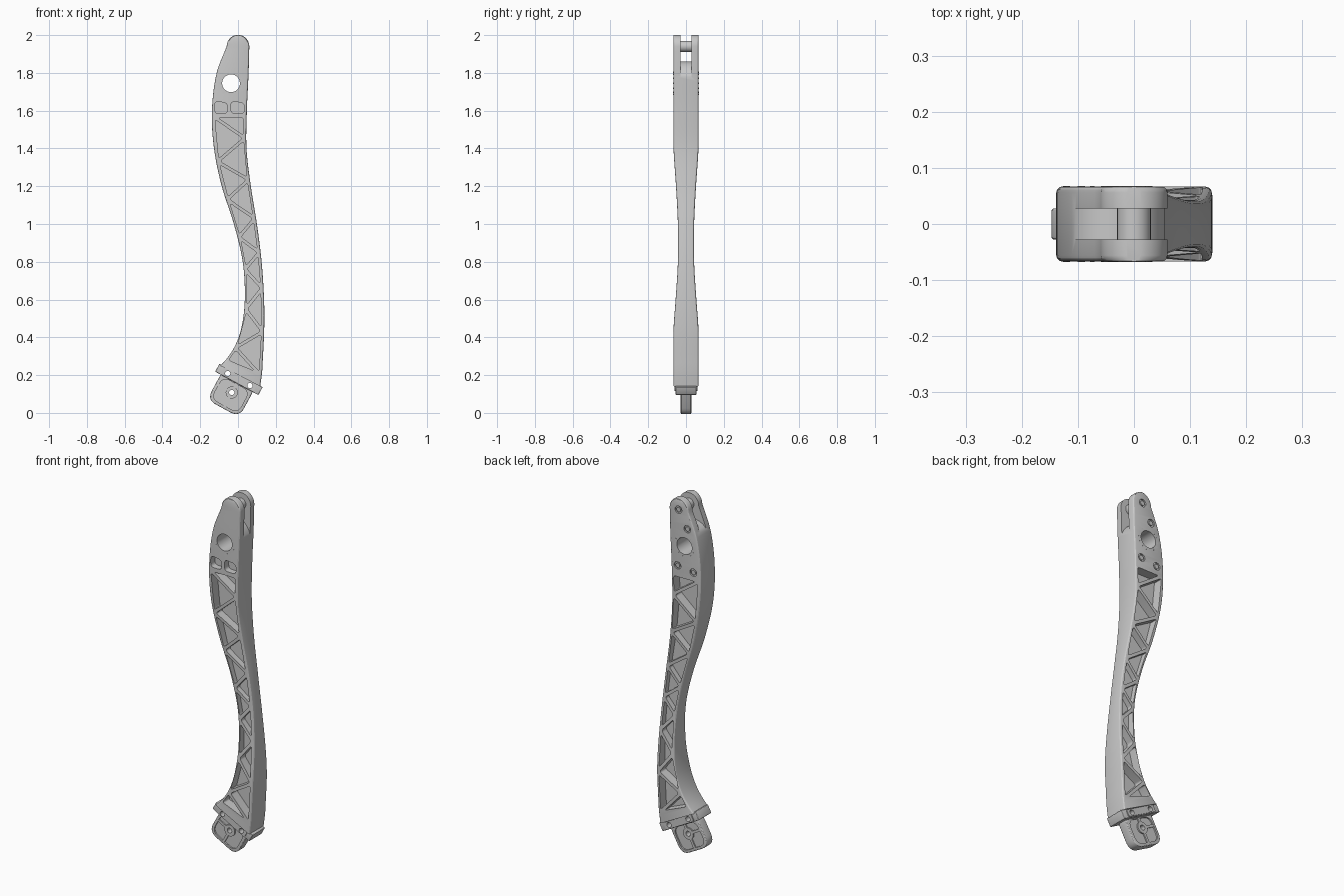
import bpy, bmesh, math
from mathutils import Vector

cube = bpy.data.objects.get("Cube")
if cube:
    bpy.data.objects.remove(cube, do_unlink=True)

grey = bpy.data.materials.new("satin grey")
grey.use_nodes = True
grey.diffuse_color = (0.58, 0.58, 0.58, 1)
grey.node_tree.nodes["Principled BSDF"].inputs["Base Color"].default_value = (0.58, 0.58, 0.58, 1)

# Limb profile: height, left edge, right edge, half thickness
KEYS = [(0.12, -.2, .115, .067), (0.22, -.122, .128, .067), (0.28, -.065, .131, .067),
        (0.35, -.018, .135, .067), (0.45, .018, .139, .066), (0.6, .036, .138, .055),
        (0.8, .025, .125, .043), (1.0, -.022, .1, .043), (1.2, -.086, .068, .053),
        (1.4, -.127, .045, .066), (1.6, -.138, .047, .067), (1.8, -.113, .056, .067),
        (1.94, -.06, .06, .067)]
START, TIP = .25, 1.94
HOLE = Vector((-.037, 1.745))
FOOT = Vector((-.033, .108))
TILT = math.radians(-28.5)


def profile(z, col):
    """Smooth interpolation of one profile column."""
    z = min(max(z, KEYS[0][0]), TIP)
    i = next(k for k in range(len(KEYS) - 1) if z <= KEYS[k + 1][0])

    def slope(k):
        a, b = KEYS[max(k - 1, 0)], KEYS[min(k + 1, len(KEYS) - 1)]
        return (b[col] - a[col]) / (b[0] - a[0])
    p, q = KEYS[i], KEYS[i + 1]
    h = q[0] - p[0]
    t = (z - p[0]) / h
    return ((2*t**3 - 3*t*t + 1) * p[col] + (t**3 - 2*t*t + t) * h * slope(i)
            + (3*t*t - 2*t**3) * q[col] + (t**3 - t*t) * h * slope(i + 1))


def left(z):
    return Vector((profile(z, 1), z))


def right(z):
    return Vector((profile(z, 2), z))


def foot_point(a, b):
    c, s = math.cos(TILT), math.sin(TILT)
    return FOOT + Vector((a * c - b * s, a * s + b * c))


def foot_rect(a0, a1, b0, b1):
    return [foot_point(a, b) for a, b in ((a0, b0), (a1, b0), (a1, b1), (a0, b1))]


def circle(c, r, n=32):
    return [Vector((c[0] + r * math.cos(2 * math.pi * k / n),
                    c[1] + r * math.sin(2 * math.pi * k / n))) for k in range(n)]


def rounded(pts, r, n=5):
    """Round the corners of a polygon."""
    out = []
    for i, p in enumerate(pts):
        a, b = pts[i - 1] - p, pts[(i + 1) % len(pts)] - p
        a0 = p + a.normalized() * min(r, a.length * .45)
        b0 = p + b.normalized() * min(r, b.length * .45)
        for k in range(n + 1):
            t = k / n
            out.append(a0 * (1 - t)**2 + p * 2 * t * (1 - t) + b0 * t * t)
    return out


def inset_triangle(pts, d):
    """Move each side inward by d."""
    a, b, c = [(pts[(i + 1) % 3] - pts[(i + 2) % 3]).length for i in range(3)]
    s = (a + b + c) / 2
    inradius = math.sqrt(s * (s - a) * (s - b) * (s - c)) / s
    centre = (pts[0] * a + pts[1] * b + pts[2] * c) / (a + b + c)
    return [centre + (p - centre) * (1 - d / inradius) for p in pts]


def prism(bm, pts, y0, y1):
    ends = [[bm.verts.new((p[0], y, p[1])) for p in pts] for y in (y0, y1)]
    for e in ends:
        bm.faces.new(e)
    for i in range(len(pts)):
        bm.faces.new((ends[0][i - 1], ends[0][i], ends[1][i], ends[1][i - 1]))


def finish(bm, name, bevel=0):
    bmesh.ops.recalc_face_normals(bm, faces=bm.faces[:])
    mesh = bpy.data.meshes.new(name)
    bm.to_mesh(mesh)
    bm.free()
    mesh.materials.append(grey)
    ob = bpy.data.objects.new(name, mesh)
    bpy.context.collection.objects.link(ob)
    if bevel:
        mod = ob.modifiers.new("soft edges", "BEVEL")
        mod.width, mod.segments, mod.limit_method = bevel, 3, "ANGLE"
        mod.angle_limit = math.radians(50)
    return ob


def solid(name, shapes, bevel=0):
    bm = bmesh.new()
    for pts, y0, y1 in shapes:
        prism(bm, pts, y0, y1)
    return finish(bm, name, bevel)


def cut(ob, shapes):
    """Subtract prisms from an object and bake the result."""
    cutter = solid("cutter", shapes)
    cutter.hide_render = True
    mod = ob.modifiers.new("cut", "BOOLEAN")
    mod.operation, mod.solver, mod.object = "DIFFERENCE", "EXACT", cutter
    graph = bpy.context.evaluated_depsgraph_get()
    result = bpy.data.meshes.new_from_object(ob.evaluated_get(graph))
    if result.polygons:
        ob.data = result
    ob.modifiers.clear()
    bpy.data.objects.remove(cutter, do_unlink=True)


def both(pts, y0, y1):
    return [(pts, -y1, -y0), (pts, y0, y1)]


# Curved limb lofted from rounded rectangular sections
rows = []
for k in range(65):
    s = START + (TIP - START) * k / 64
    drop = .11 * max(0, (.5 - s) / .25)**1.5
    rows.append((left(s), right(s - drop), profile(s, 3)))
for k in range(1, 9):
    a = math.radians(78 * k / 8)
    w, z = .06 * math.cos(a), TIP + .0612 * math.sin(a)
    rows.append((Vector((-w, z)), Vector((w, z)), .067))
bm = bmesh.new()
rings = []
R = .011
for lo, hi, half in rows:
    ring = []
    width = (hi - lo).length
    for q, (u, v) in enumerate(((1, 1), (0, 1), (0, -1), (1, -1))):
        for k in range(4):
            ang = math.pi / 2 * (q + k / 3)
            along = (width - R if u else R) + R * math.cos(ang)
            p = lo.lerp(hi, along / width)
            ring.append(bm.verts.new((p.x, v * (half - R) + R * math.sin(ang), p.y)))
    rings.append(ring)
for a, b in zip(rings, rings[1:]):
    for i in range(len(a)):
        bm.faces.new((a[i - 1], a[i], b[i], b[i - 1]))
bm.faces.new(rings[0])
bm.faces.new(rings[-1])
limb = finish(bm, "curved_limb")

# Zigzag truss pockets in front and back
levels = [1.57, 1.57, 1.455, 1.33, 1.235, 1.13, 1.03, .93, .85, .76, .66, .55, .43, .345, .2, .275]
nodes = [(left(z) + Vector((.007, 0))) if i % 2 else (right(z) - Vector((.007, 0)))
         for i, z in enumerate(levels)]
pockets = []
for tri in zip(nodes, nodes[1:], nodes[2:]):
    pockets += both(rounded(inset_triangle(list(tri), .0085), .014), .014, .1)
cut(limb, pockets)

# Two small pockets above the truss, front only
small = []
for x0, x1 in ((-.123, -.055), (-.037, .034)):
    box = [Vector(p) for p in ((x0, 1.585), (x1, 1.585), (x1, 1.64), (x0, 1.65))]
    small.append((rounded(box, .022), -.1, -.03))
cut(limb, small)

# Fork slot with rounded saddle
saddle = [HOLE + Vector((-.097 * math.cos(math.pi * k / 24), .115 * math.sin(math.pi * k / 24)))
          for k in range(25)]
slot = [Vector((-.3, 2.1)), Vector((-.3, 1.72))] + saddle + [Vector((.3, 1.72)), Vector((.3, 2.1))]
cut(limb, [(slot, -.028, .028)])

# Main through hole and screw seats in the back
SEATS = [(-.055, 1.845), (.006, 1.625), (-.092, 1.61), (0, TIP)]
cut(limb, [(circle(HOLE, .047, 40), -.2, .2)] + [(circle(c, .021, 24), .059, .1) for c in SEATS])

# Screw heads, cross pin and bearing markers
solid("screw_heads", [(circle(c, .013, 20), .05, .066) for c in SEATS])
solid("cross_pin", [(circle((0, TIP), .03), -.04, .04)])
solid("bearing_marks", [m for p in circle(HOLE, .06, 14) for m in both(circle(p, .004, 8), .064, .0675)])

# Ankle block with a raised bolted plate
bolts = [(circle(foot_point(a, .078), .014, 20), -.2, .2) for a in (-.067, .067)]
ankle = solid("ankle_block", [(foot_rect(-.13, .13, .055, .103), -.056, .056)], .004)
plate = solid("ankle_plate", both(rounded(foot_rect(-.098, .098, .06, .097), .008), .055, .061))
for part in (ankle, plate):
    cut(part, bolts)

# Foot tongue with recessed panel, boss and spokes
foot = solid("foot_tongue", [(rounded(foot_rect(-.097, .097, -.096, .09), .054, 8), -.028, .028)], .006)
cut(foot, both(rounded(foot_rect(-.08, .08, -.08, .05), .042, 8), .02, .1))
boss = solid("foot_boss", both(circle(FOOT, .032), .015, .028))
pivot = [(circle(FOOT, .014, 20), -.2, .2)]
cut(foot, pivot + bolts)
cut(boss, pivot)
solid("foot_spokes", both(foot_rect(-.007, .007, .028, .056), .015, .027)
      + both(foot_rect(-.085, -.028, -.007, .007), .015, .027)
      + both(foot_rect(-.007, .007, -.084, -.028), .015, .027))

# Smooth shading with sharp edges kept
bpy.ops.object.select_all(action="DESELECT")
for ob in bpy.context.collection.objects:
    if ob.type == "MESH" and grey.name in ob.data.materials:
        ob.select_set(True)
        bpy.context.view_layer.objects.active = ob
bpy.ops.object.shade_smooth_by_angle(angle=math.radians(28))
